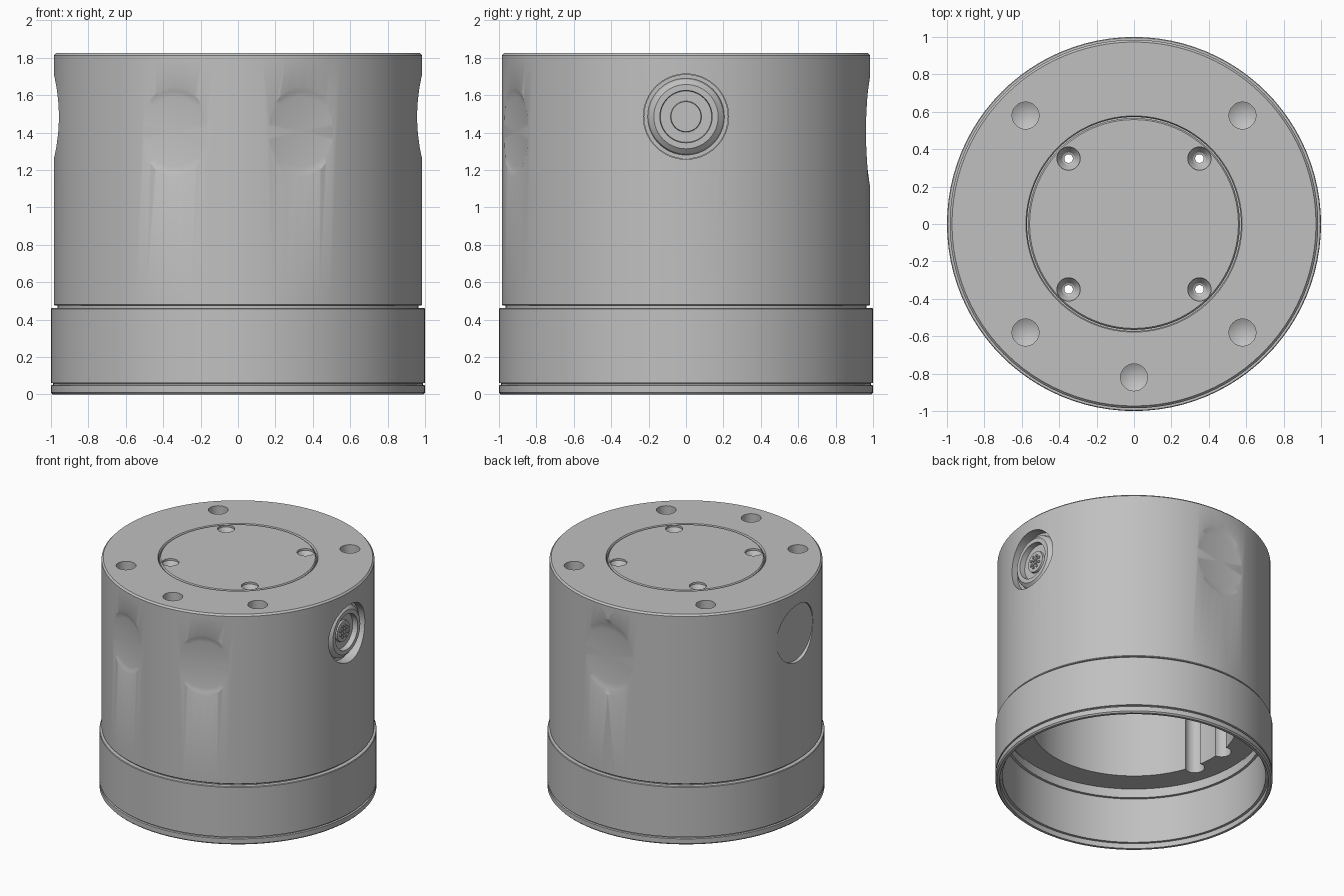
import bpy, bmesh
from math import pi, radians, sqrt, sin, cos
from mathutils import Matrix, Vector

cube = bpy.data.objects.get("Cube")
if cube:
    bpy.data.objects.remove(cube, do_unlink=True)

grey = bpy.data.materials.new("satin_grey")
grey.use_nodes = True
GREY = (0.53, 0.53, 0.53, 1)
grey.diffuse_color = GREY
grey.node_tree.nodes["Principled BSDF"].inputs["Base Color"].default_value = GREY

R, TOP = 0.985, 1.825


def lathe(name, profile, matrix=Matrix(), steps=96):
    """Revolve a closed (radius, height) outline around its own z axis."""
    bm = bmesh.new()
    verts = [bm.verts.new((r, 0, z)) for r, z in profile]
    edges = [bm.edges.new((a, b)) for a, b in zip(verts, verts[1:] + verts[:1])]
    bmesh.ops.spin(bm, geom=verts + edges, cent=(0, 0, 0), axis=(0, 0, 1),
                   angle=2 * pi, steps=steps, use_duplicate=False)
    bmesh.ops.remove_doubles(bm, verts=bm.verts, dist=1e-5)
    bmesh.ops.dissolve_degenerate(bm, edges=bm.edges, dist=1e-6)
    loose = [e for e in bm.edges if not e.link_faces]
    bmesh.ops.delete(bm, geom=loose, context='EDGES')
    bmesh.ops.recalc_face_normals(bm, faces=bm.faces)
    bm.transform(matrix)
    mesh = bpy.data.meshes.new(name)
    bm.to_mesh(mesh)
    bm.free()
    mesh.materials.append(grey)
    obj = bpy.data.objects.new(name, mesh)
    bpy.context.collection.objects.link(obj)
    return obj


def radial(az, z):
    """Matrix that points a lathed part outward at the given azimuth."""
    return (Matrix.Translation((0, 0, z)) @ Matrix.Rotation(radians(az), 4, 'Z')
            @ Matrix.Rotation(pi / 2, 4, 'Y'))


def at(x, y, z=0):
    return Matrix.Translation((x, y, z))


def cut(obj, cutters):
    bpy.context.view_layer.objects.active = obj
    for c in cutters:
        c.hide_render = True
        mod = obj.modifiers.new("cut", 'BOOLEAN')
        mod.operation, mod.solver, mod.object = 'DIFFERENCE', 'EXACT', c
        bpy.ops.object.modifier_apply(modifier=mod.name)


def dimple(az, z, r, flare):
    """Flat-floored finger recess with a flared rim."""
    d = sqrt(R * R - r * r)
    profile = [(0, d), (r, d), (r + flare * 0.5, d + (R - d) * 0.35),
               (r + flare, R), (r + flare * 1.8, R + 0.04), (0, R + 0.04)]
    return lathe("dimple_cutter", profile, radial(az, z), 48)


# Main housing with neck, inner bore and lid seat
housing = lathe("housing", [
    (0.965, 0.45), (0.965, 0.475), (0.98, 0.475), (R, 0.48), (R, 1.812), (0.973, TOP),
    (0.578, TOP), (0.572, 1.815), (0.572, 1.75), (0.42, 1.75), (0.42, 1.65),
    (0.745, 1.65), (0.745, 0.475), (0.935, 0.475), (0.935, 0.45)])

# Base ring with groove and stepped inner wall
base_ring = lathe("base_ring", [
    (0.97, 0), (0.99, 0), (1, 0.01), (1, 0.048), (0.988, 0.051), (0.988, 0.059),
    (1, 0.062), (1, 0.457), (0.996, 0.462), (0.93, 0.462), (0.93, 0.4),
    (0.95, 0.4), (0.95, 0.04), (0.97, 0.04)])

# Round lid set into the top
lid = lathe("lid", [(0, 1.751), (0.566, 1.751), (0.566, 1.815), (0.558, TOP), (0, TOP)])

# Finger recesses: two at the front, a larger one at the back
side_cutters = [dimple(-90 - 20.3, 1.405, 0.185, 0.06),
                dimple(-90 + 20.3, 1.405, 0.185, 0.06),
                dimple(90, 1.405, 0.21, 0.09)]

# Round side pockets: deep for the connector, shallow on the other side
for az, floor in ((0, 0.85), (180, 0.955)):
    side_cutters.append(lathe("pocket_cutter", [(0, floor), (0.228, floor), (0.228, 1.1), (0, 1.1)],
                              radial(az, 1.485), 64))

# Blind drilled holes in the top
for x, y in ((-.58, -.58), (.58, -.58), (-.58, .58), (.58, .58), (0, -.82)):
    side_cutters.append(lathe("drill_cutter", [
        (0, 1.60), (0.072, 1.64), (0.072, 1.9), (0, 1.9)], at(x, y), 32))

# Vertical channels in the bore
for y in (-0.2, 0.1):
    side_cutters.append(lathe("channel_cutter", [(0, 0.4), (0.07, 0.4), (0.07, 1.2), (0, 1.2)],
                              at(-0.74, y), 24))

# Countersunk screw holes through lid and seat
screw_cutters = [lathe("screw_cutter", [
    (0, 1.5), (0.023, 1.5), (0.023, 1.765), (0.034, 1.77), (0.062, 1.81), (0.062, 1.9), (0, 1.9)],
    at(sx * 0.35, sy * 0.35), 32) for sx in (-1, 1) for sy in (-1, 1)]

cut(housing, side_cutters + screw_cutters)
cut(lid, screw_cutters)
for c in side_cutters + screw_cutters:
    bpy.data.objects.remove(c, do_unlink=True)

# Connector socket
connector = lathe("connector_socket", [
    (0, 0.84), (0.226, 0.84), (0.226, 0.91), (0.205, 0.91), (0.198, 0.935), (0.172, 0.957),
    (0.14, 0.957), (0.137, 0.915), (0.083, 0.915), (0.08, 0.93), (0, 0.93)],
    radial(0, 1.485), 64)

# Connector pins in two circles
parts = [housing, base_ring, lid, connector]
for count, radius in ((8, 0.046), (4, 0.02)):
    for i in range(count):
        a = 2 * pi * (i + 0.5) / count
        offset = at(radius * cos(a), radius * sin(a))
        parts.append(lathe("connector_pin", [(0, 0.92), (0.01, 0.92), (0.01, 0.938), (0, 0.938)],
                           radial(0, 1.485) @ offset, 12))

# Smooth shading with sharp machined edges
bpy.ops.object.select_all(action='DESELECT')
for obj in parts:
    obj.select_set(True)
bpy.context.view_layer.objects.active = housing
bpy.ops.object.shade_smooth_by_angle(angle=radians(25))
